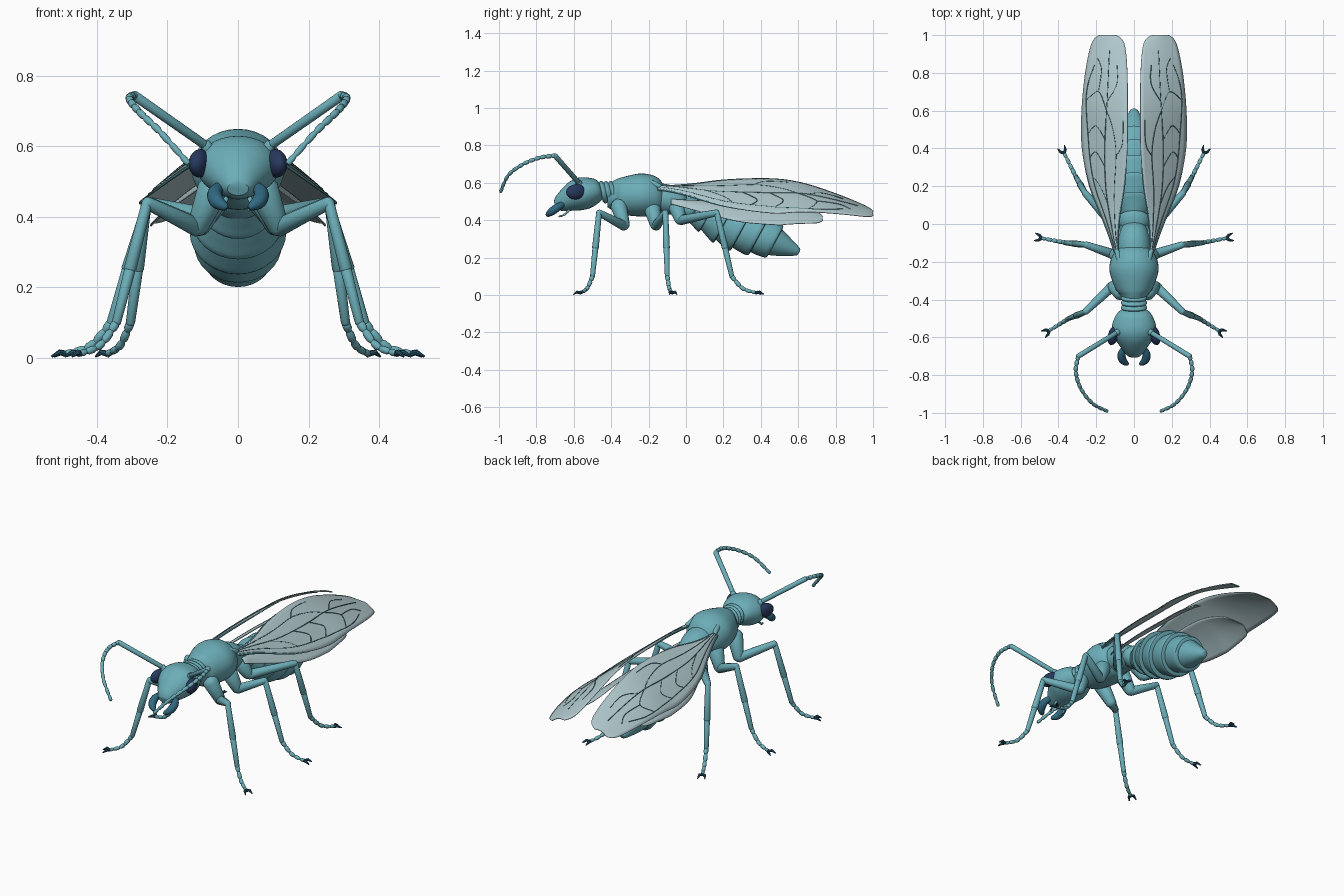
import bpy
import bmesh
from math import sin, cos, tau, radians
from mathutils import Vector

if "Cube" in bpy.data.objects:
    bpy.data.objects.remove(bpy.data.objects["Cube"])


def material(name, red, green, blue):
    mat = bpy.data.materials.new(name)
    mat.use_nodes = True
    colour = (red, green, blue, 1)
    mat.diffuse_color = colour
    mat.node_tree.nodes["Principled BSDF"].inputs["Base Color"].default_value = colour
    return mat


TEAL = material("teal_shell", .15, .42, .48)
WING = material("pale_wing", .43, .57, .60)
VEIN = material("dark_vein", .05, .16, .17)
EYE = material("navy_eye", .02, .04, .11)
CLAW = material("dark_blue_claw", .02, .09, .15)
JAW = material("blue_jaw", .03, .14, .22)


def smooth_rows(rows, steps):
    """Sample a smooth curve through rows of numbers."""
    out = []
    last = len(rows) - 1
    for i in range(last):
        a, b, c, d = rows[max(i - 1, 0)], rows[i], rows[i + 1], rows[min(i + 2, last)]
        for k in range(steps):
            t = k / steps
            out.append(tuple(
                q + t / 2 * (r - p + t * (2 * p - 5 * q + 4 * r - s + t * (3 * (q - r) + s - p)))
                for p, q, r, s in zip(a, b, c, d)))
    return out + [tuple(rows[-1])]


def lookup(rows, y):
    """Linear interpolation of the columns after the first."""
    y = min(max(y, rows[0][0]), rows[-1][0])
    for a, b in zip(rows, rows[1:]):
        if y <= b[0]:
            t = (y - a[0]) / (b[0] - a[0])
            return [p + t * (q - p) for p, q in zip(a[1:], b[1:])]


def skin(name, rings, mat, closed=True):
    """Join rings of points into one smooth surface, with end caps when closed."""
    bm = bmesh.new()
    loops = [[bm.verts.new(p) for p in ring] for ring in rings]
    count = len(loops[0])
    for a, b in zip(loops, loops[1:]):
        for i in range(count if closed else count - 1):
            j = (i + 1) % count
            bm.faces.new((a[i], a[j], b[j], b[i]))
    if closed:
        bm.faces.new(loops[0])
        bm.faces.new(loops[-1])
    bmesh.ops.recalc_face_normals(bm, faces=bm.faces)
    mesh = bpy.data.meshes.new(name)
    bm.to_mesh(mesh)
    bm.free()
    mesh.materials.append(mat)
    mesh.shade_smooth()
    mesh.set_sharp_from_angle(angle=radians(40))
    obj = bpy.data.objects.new(name, mesh)
    bpy.context.collection.objects.link(obj)
    return obj


def body(name, stations, tilt, steps=5, sides=32):
    """Loft ellipses given as (y, z, half width, half height) along the body."""
    rings = []
    for y, z, wide, high in smooth_rows(stations, steps):
        rings.append([(wide * cos(tau * k / sides),
                       y + high * sin(tau * k / sides) * sin(tilt),
                       z + high * sin(tau * k / sides) * cos(tilt)) for k in range(sides)])
    return skin(name, rings, TEAL)


def tube(name, path, radii, mat, sides=12):
    path = [Vector(p) for p in path]
    span = path[-1] - path[0]
    axis = min(range(3), key=lambda i: abs(span[i]))
    ref = Vector([float(i == axis) for i in range(3)])
    rings = []
    for i, (p, r) in enumerate(zip(path, radii)):
        along = path[min(i + 1, len(path) - 1)] - path[max(i - 1, 0)]
        u = along.cross(ref).normalized()
        v = along.cross(u).normalized()
        rings.append([p + r * (u * cos(tau * k / sides) + v * sin(tau * k / sides))
                      for k in range(sides)])
    return skin(name, rings, mat)


def limb(name, start, end, r0, r1, mat=TEAL):
    """Straight limb segment with rounded ends."""
    start, end = Vector(start), Vector(end)
    step = (end - start).normalized()
    path = [start - step * r0 * .7, start - step * r0 * .4, start,
            end, end + step * r1 * .4, end + step * r1 * .7]
    return tube(name, path, [r0 * .4, r0 * .8, r0, r1, r1 * .8, r1 * .4], mat)


def beaded(name, path, beads, r0, r1):
    """Jointed tube: narrow at each joint and wider along each bead."""
    rows = smooth_rows(path, 12)
    count = beads * 4
    pts, radii = [], []
    for k in range(count + 1):
        t = k / count
        at = t * (len(rows) - 1)
        i = min(int(at), len(rows) - 2)
        pts.append(Vector(rows[i]).lerp(Vector(rows[i + 1]), at - i))
        radii.append((r0 + (r1 - r0) * t) * (.65 if k % 4 == 0 else 1))
    return tube(name, pts, radii, TEAL)


# Head, neck and thorax
body("head", [(-.45, .57, .04, .03), (-.47, .565, .085, .06), (-.53, .55, .115, .085),
              (-.58, .535, .112, .085), (-.63, .515, .085, .068),
              (-.68, .49, .05, .042), (-.7, .48, .03, .02)], -.35)
for i in range(3):
    y = -.455 + i * .025
    body("neck_ring", [(y, .55, .06, .05), (y + .012, .55, .07, .062), (y + .03, .55, .06, .05)], -.2)
body("thorax", [(-.42, .53, .06, .06), (-.38, .53, .07, .085), (-.34, .53, .1, .1),
                (-.24, .535, .131, .115), (-.16, .53, .11, .103), (-.12, .52, .07, .07),
                (-.11, .52, .04, .04)], 0)
body("rear_thorax", [(-.16, .52, .085, .08), (-.09, .51, .083, .078), (-.03, .49, .07, .065),
                     (0, .48, .05, .04)], .2)
body("waist", [(-.04, .475, .05, .04), (.0, .465, .08, .06), (.04, .455, .08, .065),
               (.06, .45, .05, .05)], .3)

# Overlapping abdomen plates, each flaring to its back edge
spine = [(.04, .45, .07), (.12, .43, .1), (.21, .395, .125), (.3, .355, .128),
         (.39, .32, .115), (.475, .285, .09)]
for (y0, z0, r0), (y1, z1, r1) in zip(spine, spine[1:]):
    mid = (y0 + y1) / 2, (z0 + z1) / 2, (r0 + r1) / 2
    body("abdomen_plate", [(y0, z0, r0 * .88, r0 * .88), (*mid, mid[2]),
                           (y1, z1, r1 * 1.05, r1 * 1.05), (y1, z1, r1 * .6, r1 * .6)], .5, 4)
body("abdomen_tip", [(.46, .29, .084, .084), (.53, .258, .056, .056),
                     (.595, .232, .024, .024), (.605, .228, .01, .01)], .5)

# Wing outlines: distance along the body, inner edge, outer edge
fore = smooth_rows([(-.15, .085, .1), (-.05, .085, .135), (.05, .075, .175), (.2, .05, .235),
                    (.4, .035, .275), (.6, .033, .277), (.8, .035, .258), (.93, .045, .232),
                    (.98, .065, .21), (1, .1, .18)], 5)
hind = smooth_rows([(-.08, .07, .1), (.1, .08, .17), (.3, .06, .235), (.5, .06, .248),
                    (.65, .085, .235), (.71, .12, .215), (.73, .15, .19)], 5)
crest = smooth_rows([(-.15, .61), (0, .62), (.4, .62), (.6, .6), (.8, .54), (1, .465)], 5)


def wing_point(rows, y, across, drop, side):
    """Point on the sloping wing; across runs from inner edge to outer edge."""
    inner, outer = lookup(rows, y)
    x = inner + across * (outer - inner)
    slope = .75 - .9 * max(y - .5, 0)
    bulge = .012 * sin(across * tau / 2)
    return side * x, y, lookup(crest, y)[0] - slope * (x - .04) + bulge - drop


veins = [
    [(-.13, .5), (.1, .55), (.4, .5), (.65, .45), (.92, .45)],
    [(-.13, .75), (.2, .85), (.45, .85), (.7, .92), (.84, .8)],
    [(-.1, .25), (.15, .3), (.36, .25), (.5, .32), (.6, .46)],
    [(.1, .55), (.2, .7), (.25, .85)],
    [(.3, .52), (.38, .7), (.35, .85)],
    [(.45, .5), (.52, .68), (.48, .85)],
    [(.6, .46), (.7, .65), (.66, .9)],
    [(.7, .65), (.82, .62), (.88, .75)],
    [(.36, .25), (.42, .12), (.55, .1)],
    [(.65, .45), (.74, .25), (.84, .25)],
]

# Leg joints: root, hip, knee, ankle, toe
legs = {
    "front": [(.07, -.36, .48), (.115, -.33, .37), (.258, -.465, .44), (.345, -.5, .1), (.45, -.565, .012)],
    "middle": [(.07, -.18, .46), (.11, -.16, .37), (.255, -.11, .44), (.36, -.1, .1), (.49, -.075, .012)],
    "rear": [(.05, -.05, .47), (.09, -.03, .4), (.26, .165, .44), (.305, .245, .1), (.37, .375, .012)],
}

for label, s in (("left", 1), ("right", -1)):
    # Wings and their raised veins
    for kind, rows, drop in (("fore", fore, 0), ("hind", hind, .085)):
        grid = [[wing_point(rows, row[0], k / 12, drop, s) for k in range(13)] for row in rows]
        sheet = skin(f"{label}_{kind}_wing", grid, WING, closed=False)
        thick = sheet.modifiers.new("thickness", "SOLIDIFY")
        thick.thickness = .004
        thick.offset = 0
    for line in veins:
        pts = [wing_point(fore, y, w, -.002, s) for y, w in smooth_rows(line, 6)]
        tube(f"{label}_wing_vein", pts, [.0025] * len(pts), VEIN, 5)
    for edge in (0, 1):
        pts = [wing_point(fore, -.15 + k * .05, edge, 0, s) for k in range(10)]
        tube(f"{label}_wing_edge", pts, [.007 - k * .0005 for k in range(10)], TEAL, 6)
    limb(f"{label}_wing_root", (s * .075, -.19, .6), (s * .092, -.14, .582), .018, .012)

    # Eyes
    bpy.ops.mesh.primitive_uv_sphere_add(segments=24, ring_count=16, location=(s * .108, -.588, .552))
    eye = bpy.context.object
    eye.name = f"{label}_eye"
    eye.scale = (.029, .055, .04)
    eye.rotation_euler = (.1, 0, s * .3)
    eye.data.materials.append(EYE)
    eye.data.shade_smooth()

    # Antennae
    limb(f"{label}_antenna_socket", (s * .08, -.57, .585), (s * .092, -.575, .605), .02, .016)
    limb(f"{label}_antenna_stalk", (s * .088, -.573, .6), (s * .295, -.7, .745), .013, .014)
    beaded(f"{label}_antenna_whip", [(s * .295, -.7, .745), (s * .308, -.78, .735),
                                     (s * .282, -.87, .7), (s * .22, -.95, .64),
                                     (s * .14, -.992, .55)], 12, .012, .009)

    # Jaws and feelers at the mouth
    jaw = smooth_rows([(s * .045, -.65, .49), (s * .065, -.685, .47), (s * .06, -.72, .445),
                       (s * .03, -.745, .425)], 5)
    tube(f"{label}_jaw", jaw, [.012 + .01 * sin(k / 5) for k in range(11)] +
         [.02, .017, .014, .01, .004], JAW)
    beaded(f"{label}_mouth_feeler", [(s * .03, -.62, .46), (s * .04, -.65, .43),
                                     (s * .03, -.68, .42)], 3, .007, .005)

    # Legs with jointed feet and forked claws
    for pair, joints in legs.items():
        root, hip, knee, ankle, toe = [Vector((s * x, y, z)) for x, y, z in joints]
        name = f"{label}_{pair}"
        limb(name + "_coxa", root, hip, .045, .03)
        limb(name + "_thigh", hip, knee, .027, .018)
        half = knee.lerp(ankle, .55)
        limb(name + "_upper_shin", knee, half, .015, .018)
        limb(name + "_lower_shin", half, ankle, .016, .013)
        bend = ankle.lerp(toe, .45) - Vector((0, 0, .025))
        beaded(name + "_foot", [ankle, bend, toe], 5, .013, .009)
        ahead = (toe - ankle)
        ahead.z = 0
        ahead.normalize()
        aside = Vector((-ahead.y, ahead.x, 0))
        for turn in (-1, 1):
            spread = toe + ahead * .014 + aside * turn * .014 + Vector((0, 0, .004))
            tip = toe + ahead * .036 + aside * turn * .02 - Vector((0, 0, .008))
            tube(name + "_claw", [toe, spread, tip], [.009, .008, .003], CLAW, 8)
